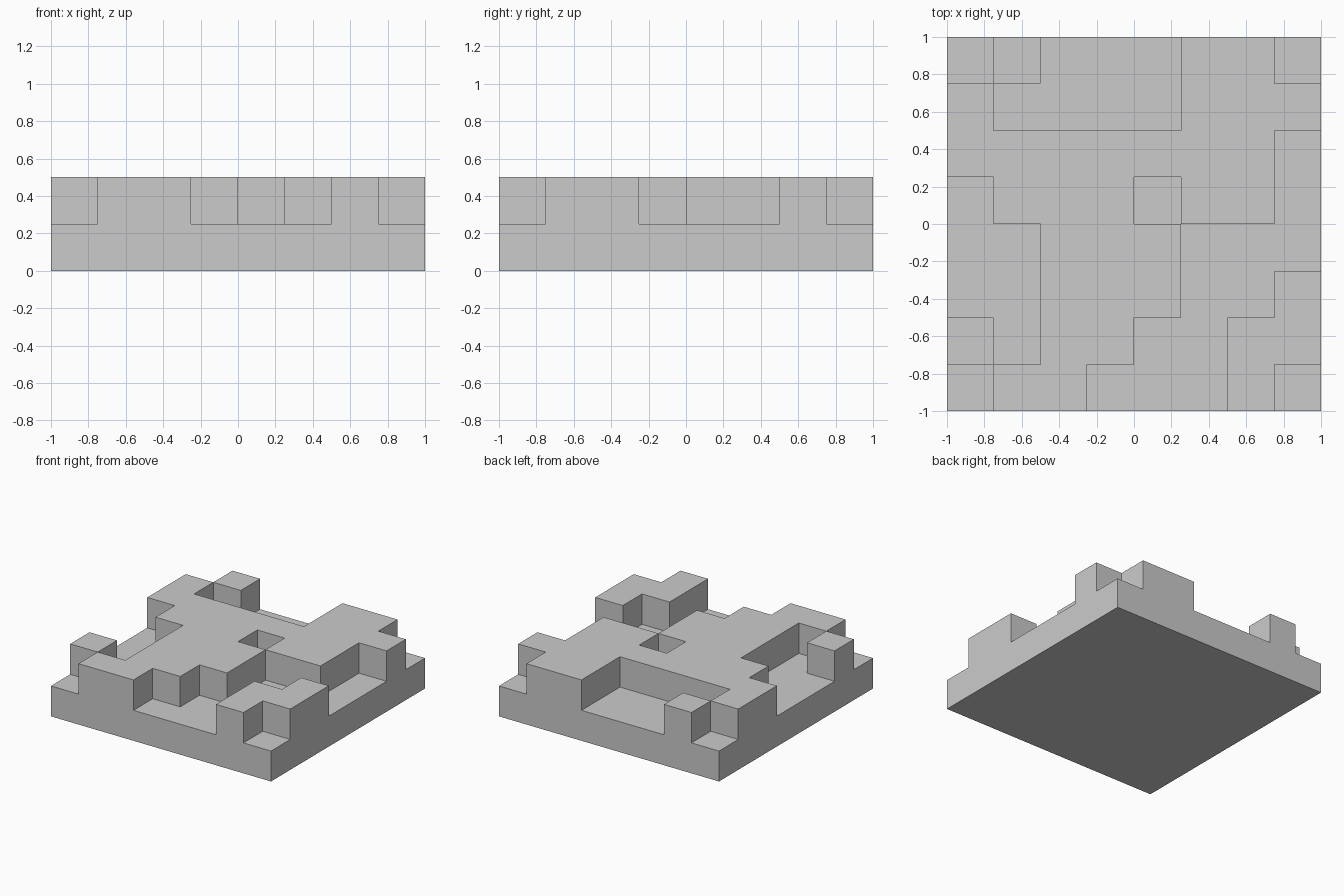
import bpy
import bmesh

if "Cube" in bpy.data.objects:
    bpy.data.objects.remove(bpy.data.objects["Cube"])

# Height map seen from above, back row first: '#' raised block, '.' bare base
MAP = ["." "#...##.",
       "#....###",
       "#######.",
       ".###.##.",
       "..###...",
       "..###..#",
       "#.##..##",
       ".##...#."]
N, S = 8, 0.25
SIDES = [(1, 0), (0, 1), (-1, 0), (0, -1)]


def level(i, j):
    """Number of layers in a cell, 0 outside the tile."""
    if 0 <= i < N and 0 <= j < N:
        return 2 if MAP[N - 1 - j][i] == "#" else 1
    return 0


bm = bmesh.new()
verts = {}


def vert(x, y, z):
    key = (x, y, z)
    if key not in verts:
        verts[key] = bm.verts.new((x * S - 1, y * S - 1, z * S))
    return verts[key]


for i in range(N):
    for j in range(N):
        h = level(i, j)
        ring = [(i, j), (i + 1, j), (i + 1, j + 1), (i, j + 1)]
        # top and underside
        bm.faces.new([vert(x, y, h) for x, y in ring])
        bm.faces.new([vert(x, y, 0) for x, y in reversed(ring)])
        # walls down to each lower neighbour, one layer at a time
        for k, (dx, dy) in enumerate(SIDES):
            a, b = ring[(k + 1) % 4], ring[(k + 2) % 4]
            for z in range(level(i + dx, j + dy), h):
                bm.faces.new([vert(*a, z), vert(*b, z),
                              vert(*b, z + 1), vert(*a, z + 1)])

# Stepped tile as one closed shell
mesh = bpy.data.meshes.new("stepped_tile")
bm.to_mesh(mesh)
bm.free()
tile = bpy.data.objects.new("stepped_tile", mesh)
bpy.context.collection.objects.link(tile)
